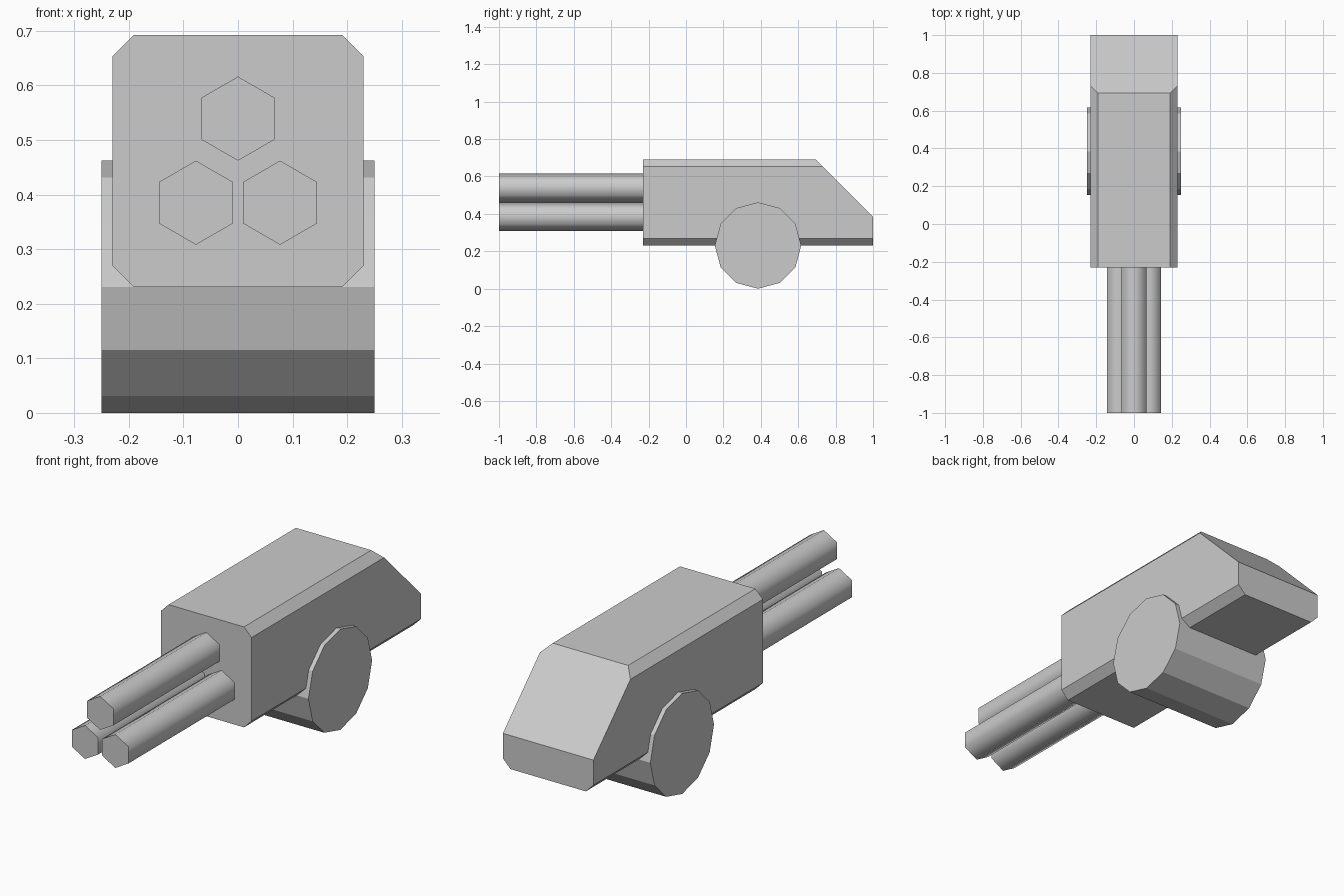
import bpy, bmesh
from math import sin, cos, pi, radians
from mathutils import Vector

if "Cube" in bpy.data.objects:
    bpy.data.objects.remove(bpy.data.objects["Cube"])


def polygon(radius, sides):
    """Regular polygon with one corner pointing up."""
    return [(radius * sin(2 * pi * i / sides), radius * cos(2 * pi * i / sides))
            for i in range(sides)]


def prism(name, profile, place, length, cut=None):
    """Extrude a closed 2D profile; place maps (u, v) to the start position."""
    bm = bmesh.new()
    face = bm.faces.new([bm.verts.new(place(u, v)) for u, v in profile])
    new = bmesh.ops.extrude_face_region(bm, geom=[face], use_keep_orig=True)["geom"]
    moved = [g for g in new if isinstance(g, bmesh.types.BMVert)]
    bmesh.ops.translate(bm, verts=moved, vec=length)
    if cut:
        point, normal = cut
        bmesh.ops.bisect_plane(bm, geom=bm.verts[:] + bm.edges[:] + bm.faces[:],
                               plane_co=point, plane_no=normal, clear_outer=True)
        bmesh.ops.holes_fill(bm, edges=[e for e in bm.edges if e.is_boundary])
    bmesh.ops.recalc_face_normals(bm, faces=bm.faces[:])
    mesh = bpy.data.meshes.new(name)
    bm.to_mesh(mesh)
    bm.free()
    obj = bpy.data.objects.new(name, mesh)
    bpy.context.collection.objects.link(obj)
    return obj


# Body: chamfered box with a sloped rear
W, C, BOTTOM, TOP = 0.23, 0.0385, 0.231, 0.692
right = [(W - C, BOTTOM), (W, BOTTOM + C), (W, TOP - C), (W - C, TOP)]
section = right + [(-x, z) for x, z in reversed(right)]
prism("body", section, lambda x, z: (x, -0.23, z), Vector((0, 1.23, 0)),
      cut=((0, 1.0, 0.385), (0, 1, 1)))

# Wheel drum running across under the body
prism("wheel_drum", polygon(0.231, 12),
      lambda y, z: (-0.25, 0.385 + y, 0.231 + z), Vector((0.5, 0, 0)))

# Three hexagonal barrels, smooth along the sides
for name, bx, bz in (("barrel_top", 0, 0.539),
                     ("barrel_left", -0.077, 0.385),
                     ("barrel_right", 0.077, 0.385)):
    barrel = prism(name, polygon(0.077, 6),
                   lambda x, z: (bx + x, -1.0, bz + z), Vector((0, 0.77, 0)))
    bpy.ops.object.select_all(action='DESELECT')
    barrel.select_set(True)
    bpy.context.view_layer.objects.active = barrel
    bpy.ops.object.shade_smooth_by_angle(angle=radians(65))
